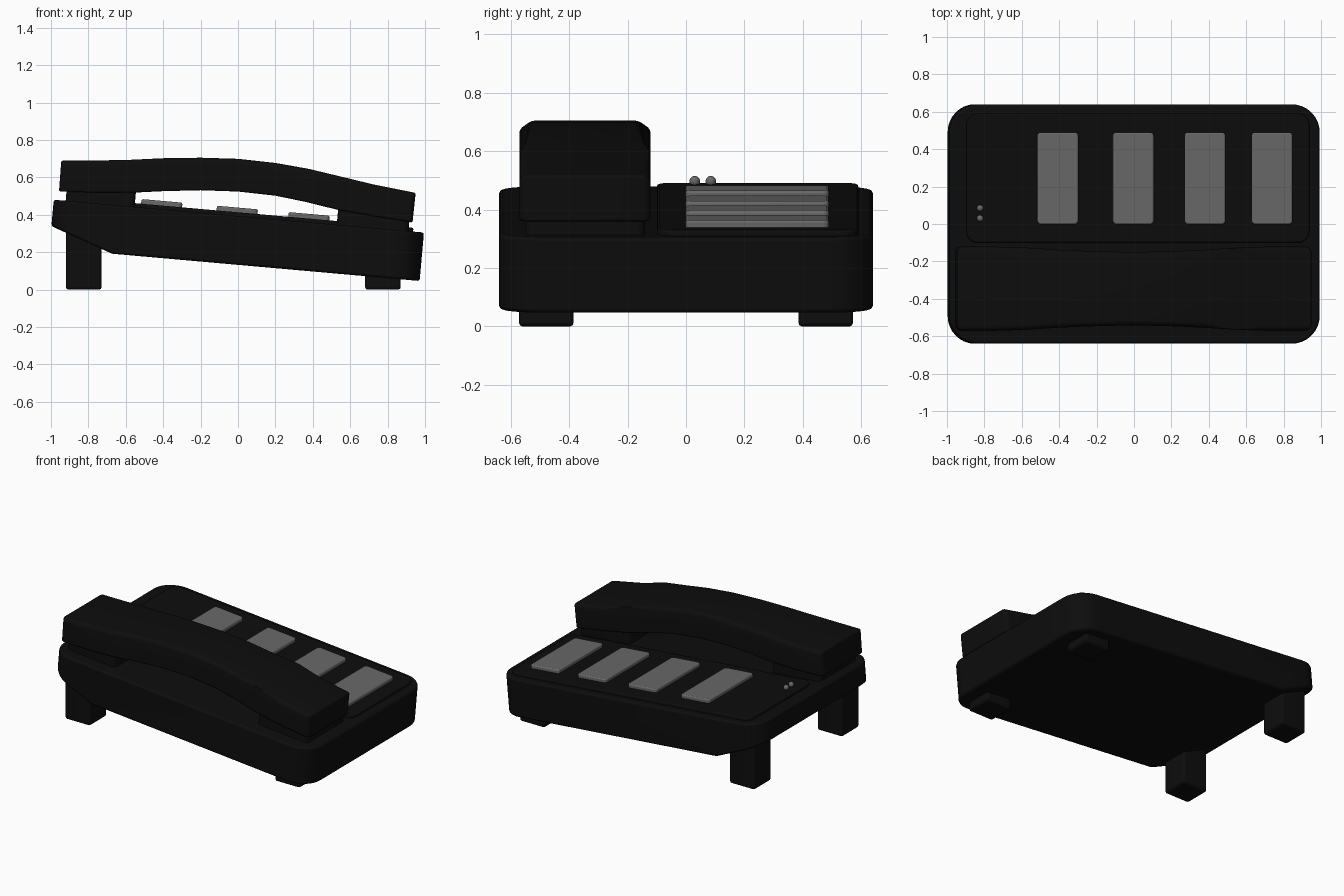
import bpy, bmesh, math
from mathutils import Matrix, Vector

if "Cube" in bpy.data.objects:
    bpy.data.objects.remove(bpy.data.objects["Cube"], do_unlink=True)


def material(name, value):
    m = bpy.data.materials.new(name)
    m.use_nodes = True
    colour = (value, value, value, 1)
    m.diffuse_color = colour
    m.node_tree.nodes["Principled BSDF"].inputs["Base Color"].default_value = colour
    return m


BLACK = material("black plastic", 0.004)
GREY = material("grey plastic", 0.14)

# Sloping frame of the desk unit: origin on the middle of its top surface
TILT = Matrix.Translation((0, 0, 0.393)) @ Matrix.Rotation(math.atan(0.0886), 4, 'Y')


def finish(bm, name, mat, bevel=0.0, segments=2):
    bmesh.ops.recalc_face_normals(bm, faces=bm.faces)
    mesh = bpy.data.meshes.new(name)
    bm.to_mesh(mesh)
    bm.free()
    mesh.materials.append(mat)
    ob = bpy.data.objects.new(name, mesh)
    bpy.context.collection.objects.link(ob)
    if bevel:
        mod = ob.modifiers.new("soft edges", 'BEVEL')
        mod.width, mod.segments = bevel, segments
        mod.limit_method, mod.angle_limit = 'ANGLE', math.radians(35)
    bpy.ops.object.select_all(action='DESELECT')
    ob.select_set(True)
    bpy.context.view_layer.objects.active = ob
    bpy.ops.object.shade_smooth_by_angle(angle=math.radians(35))
    return ob


def rounded_box(x, y, z, radius, frame=Matrix()):
    """Box between (min, max) pairs with rounded upright corners."""
    bm = bmesh.new()
    bmesh.ops.create_cube(bm, size=1)
    for v in bm.verts:
        v.co = [lo + (c + 0.5) * (hi - lo) for c, (lo, hi) in zip(v.co, (x, y, z))]
    upright = [e for e in bm.edges if abs(e.verts[0].co.z - e.verts[1].co.z) > 1e-5]
    bmesh.ops.bevel(bm, geom=upright, offset=radius, segments=8, profile=0.5, affect='EDGES')
    bm.transform(frame)
    return bm


# Desk unit with its underside cut away at the left
bm = rounded_box((-0.989, 0.998), (-0.64, 0.64), (-0.26, 0), 0.15, TILT)
cut = bmesh.ops.bisect_plane(bm, geom=bm.verts[:] + bm.edges[:] + bm.faces[:],
                             plane_co=(-0.67, 0, 0.19), plane_no=(-0.15, 0, -0.33),
                             clear_outer=True)
rim = [e for e in cut["geom_cut"] if isinstance(e, bmesh.types.BMEdge)]
bmesh.ops.contextual_create(bm, geom=rim)
finish(bm, "base_unit", BLACK, 0.012)

# Raised panel behind the handset
finish(rounded_box((-0.9, 0.94), (-0.1, 0.59), (-0.02, 0.02), 0.06, TILT),
       "raised_panel", BLACK, 0.008)

# Four long keys
for i, x in enumerate((-0.41, -0.005, 0.38, 0.74)):
    finish(rounded_box((x - 0.112, x + 0.108), (-0.002, 0.49), (0, 0.045), 0.02, TILT),
           f"key_{i + 1}", GREY, 0.008)

# Indicator lamps
for i, y in enumerate((0.03, 0.085)):
    bm = bmesh.new()
    bmesh.ops.create_uvsphere(bm, u_segments=16, v_segments=10, radius=0.018)
    bm.transform(Matrix.Translation((-0.823, y, 0.497)))
    finish(bm, f"lamp_{i + 1}", GREY)

# Feet: tall at the left, short at the right
for end, x, top in (("tall", (-0.92, -0.73), 0.38), ("short", (0.68, 0.87), 0.12)):
    for side, y in (("front", (-0.572, -0.385)), ("back", (0.385, 0.572))):
        finish(rounded_box(x, y, (0, top), 0.015), f"{end}_{side}_foot", BLACK, 0.012)

# Ear and mouth pieces filling the gap between the handset and the unit
finish(rounded_box((-0.925, -0.555), (-0.55, -0.14), (-0.01, 0.1), 0.03, TILT),
       "earpiece", BLACK, 0.008)
finish(rounded_box((0.53, 0.915), (-0.55, -0.14), (-0.01, 0.09), 0.03, TILT),
       "mouthpiece", BLACK, 0.008)

# Handset stations: top x, bottom x, top z, bottom z, half width
stations = [
    (-0.945, -0.957, 0.69, 0.525, 0.225), (-0.75, -0.75, 0.69, 0.518, 0.225),
    (-0.57, -0.56, 0.694, 0.518, 0.219), (-0.4, -0.4, 0.702, 0.526, 0.208),
    (-0.2, -0.2, 0.705, 0.531, 0.2), (0, 0, 0.699, 0.524, 0.196),
    (0.2, 0.2, 0.677, 0.502, 0.2), (0.38, 0.36, 0.645, 0.469, 0.208),
    (0.55, 0.53, 0.604, 0.427, 0.219), (0.72, 0.71, 0.563, 0.395, 0.225),
    (0.95, 0.933, 0.517, 0.358, 0.225)]
bm = bmesh.new()
rings = []
for xt, xb, zt, zb, w in stations:
    corners = ((xb, -w, zb), (xb, w, zb), (xt, w, zt), (xt, -w, zt))
    rings.append([bm.verts.new(Vector(c) + Vector((0, -0.346, 0))) for c in corners])
for a, b in zip(rings, rings[1:]):
    for k in range(4):
        n = (k + 1) % 4
        bm.faces.new((a[k], a[n], b[n], b[k]))
bm.faces.new(rings[0])
bm.faces.new(rings[-1])
# Broad rounding along the upper edges and the upright end corners
soft = [e for ring in rings for v in ring[2:] for e in v.link_edges
        if len({f.normal.to_tuple(1) for f in e.link_faces}) and e.other_vert(v) not in ring]
soft += [e for ring in (rings[0], rings[-1]) for e in ring[0].link_edges if e.other_vert(ring[0]) is ring[3]]
soft += [e for ring in (rings[0], rings[-1]) for e in ring[1].link_edges if e.other_vert(ring[1]) is ring[2]]
bmesh.ops.bevel(bm, geom=list(set(soft)), offset=0.03, segments=4, profile=0.5, affect='EDGES')
finish(bm, "handset", BLACK, 0.008)
